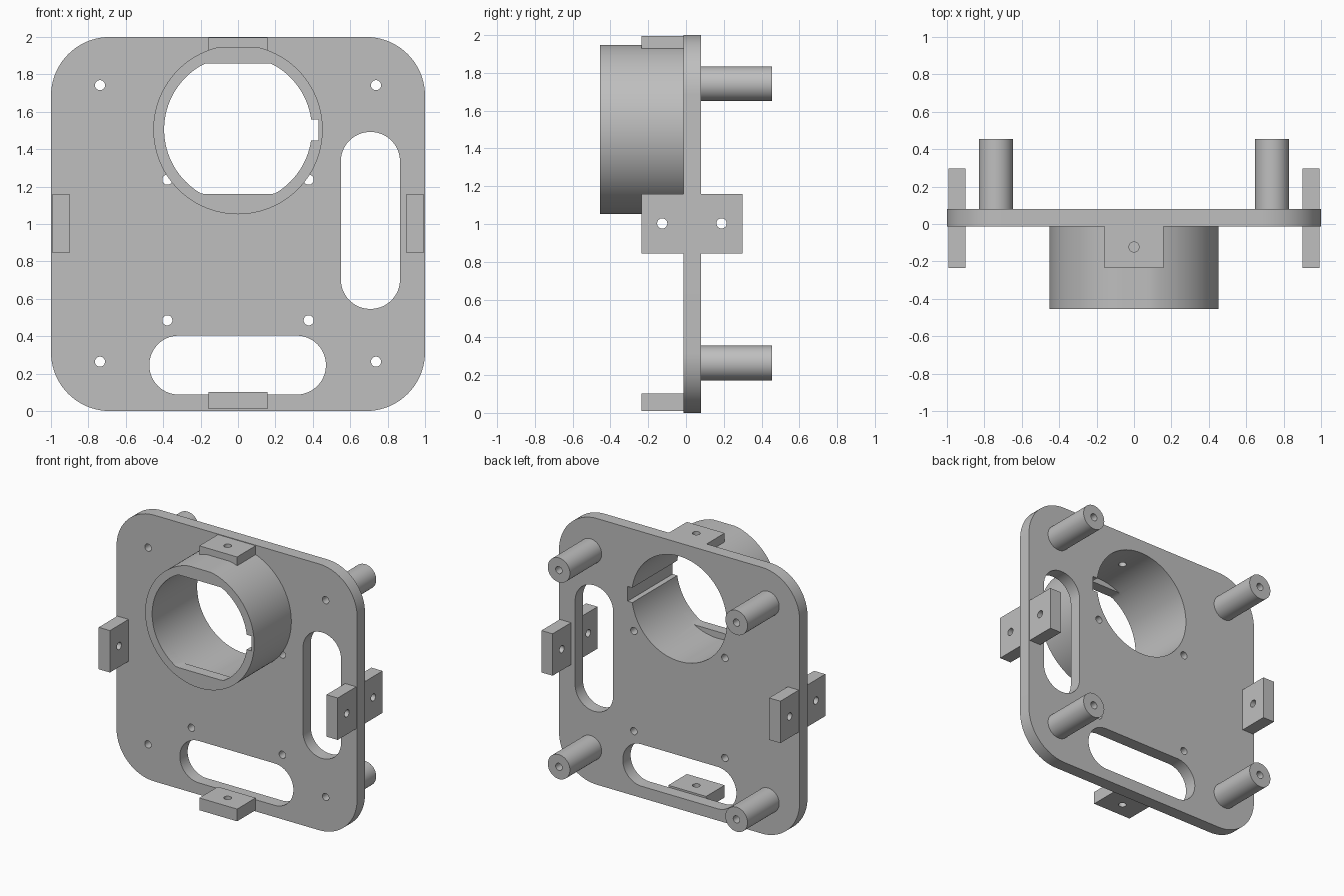
import bpy
import bmesh
from math import cos, sin, pi

cube = bpy.data.objects.get("Cube")
if cube:
    bpy.data.objects.remove(cube, do_unlink=True)

grey = bpy.data.materials.new("plain grey")
grey.use_nodes = True
colour = (0.52, 0.52, 0.52, 1)
grey.diffuse_color = colour
grey.node_tree.nodes["Principled BSDF"].inputs["Base Color"].default_value = colour

FRONT, BACK = -0.014, 0.079      # plate faces
END = 0.455                      # reach of ring and posts
HOLE = 0.027                     # screw hole radius
RING_Z = 1.505
BORE = 0.395


def rounded(u0, u1, v0, v1, r, steps=20):
    """Rectangle outline with rounded corners."""
    corners = [(u1 - r, v1 - r), (u0 + r, v1 - r), (u0 + r, v0 + r), (u1 - r, v0 + r)]
    return [(cu + r * cos((q + i / steps) * pi / 2), cv + r * sin((q + i / steps) * pi / 2))
            for q, (cu, cv) in enumerate(corners) for i in range(steps + 1)]


def circle(u, v, r, n=32, low=-9, high=9):
    """Circle outline, optionally cut flat at low and high."""
    return [(u + r * cos(2 * pi * i / n), min(high, max(low, v + r * sin(2 * pi * i / n))))
            for i in range(n)]


def rect(u0, u1, v0, v1):
    return [(u0, v0), (u1, v0), (u1, v1), (u0, v1)]


def prism(name, outline, d0, d1, axis="y"):
    """Extrude an outline along an axis from d0 to d1."""
    place = {"x": lambda u, v, d: (d, u, v),
             "y": lambda u, v, d: (u, d, v),
             "z": lambda u, v, d: (u, v, d)}[axis]
    bm = bmesh.new()
    a = [bm.verts.new(place(u, v, d0)) for u, v in outline]
    b = [bm.verts.new(place(u, v, d1)) for u, v in outline]
    bm.faces.new(a)
    bm.faces.new(b)
    for i in range(len(a)):
        j = (i + 1) % len(a)
        bm.faces.new((a[i], a[j], b[j], b[i]))
    bmesh.ops.remove_doubles(bm, verts=bm.verts, dist=1e-5)
    bmesh.ops.recalc_face_normals(bm, faces=bm.faces)
    mesh = bpy.data.meshes.new(name)
    bm.to_mesh(mesh)
    bm.free()
    mesh.materials.append(grey)
    obj = bpy.data.objects.new(name, mesh)
    bpy.context.collection.objects.link(obj)
    return obj


def finish(obj, cuts=()):
    """Subtract each (outline, d0, d1, axis) prism, then shade."""
    bpy.ops.object.select_all(action="DESELECT")
    bpy.context.view_layer.objects.active = obj
    obj.select_set(True)
    for cut in cuts:
        cutter = prism("cutter", *cut)
        cutter.hide_render = True
        mod = obj.modifiers.new("cut", "BOOLEAN")
        mod.operation = "DIFFERENCE"
        mod.solver = "EXACT"
        mod.object = cutter
        bpy.context.view_layer.objects.active = obj
        bpy.ops.object.modifier_apply(modifier=mod.name)
        bpy.data.objects.remove(cutter, do_unlink=True)
    bpy.ops.object.shade_smooth_by_angle(angle=0.5)


keyway = (rect(0.3, 0.43, 1.447, 1.558), -1, 1, "y")
posts = [(x, z) for x in (-0.738, 0.738) for z in (0.264, 1.742)]
small = [(x, z) for x in (-0.378, 0.378) for z in (0.485, 1.237)]

# Base plate with bore, slots and screw holes
plate = prism("base_plate", rounded(-1, 1, 0, 2, 0.315), FRONT, BACK)
openings = [circle(0, RING_Z, BORE, 96),
            rounded(0.55, 0.866, 0.546, 1.492, 0.157),
            rounded(-0.474, 0.47, 0.088, 0.403, 0.157)]
openings += [circle(x, z, HOLE) for x, z in posts + small]
finish(plate, [(o, -1, 1, "y") for o in openings] + [keyway])

# Ring with a flat top, a keyway and flat lips at its front end
ring = prism("ring", circle(0, RING_Z, 0.453, 96, high=1.947), -END, FRONT)
top_hole = (circle(0, -0.123, HOLE), 1.7, 2.1, "z")
finish(ring, [(circle(0, RING_Z, BORE, 96), 0.08 - END, 0.1, "y"),
              (circle(0, RING_Z, BORE, 96, 1.16, 1.857), -1, 0.09 - END, "y"),
              keyway, top_hole])

# Rear standoff posts
for i, (x, z) in enumerate(posts):
    post = prism(f"standoff_post_{i + 1}", circle(x, z, 0.092, 48), BACK, END)
    finish(post, [(circle(x, z, HOLE), -1, 1, "y")])

# Top and bottom mounting tabs
for name, z0, z1 in (("top_tab", 1.915, 1.996), ("bottom_tab", 0.01, 0.102)):
    tab = prism(name, rect(-0.157, 0.157, z0, z1), -0.235, FRONT)
    finish(tab, [(circle(0, -0.123, HOLE), -1, 3, "z")])

# Side mounting tabs, front and back
for side, x0, x1 in (("left", 0.9, 0.993), ("right", -0.993, -0.9)):
    for end, y0, y1, hole_y in (("front", -0.235, FRONT, -0.126), ("back", BACK, 0.298, 0.188)):
        tab = prism(f"{side}_{end}_tab", rect(x0, x1, 0.845, 1.16), y0, y1)
        finish(tab, [(circle(hole_y, 1.003, HOLE), -2, 2, "x")])
